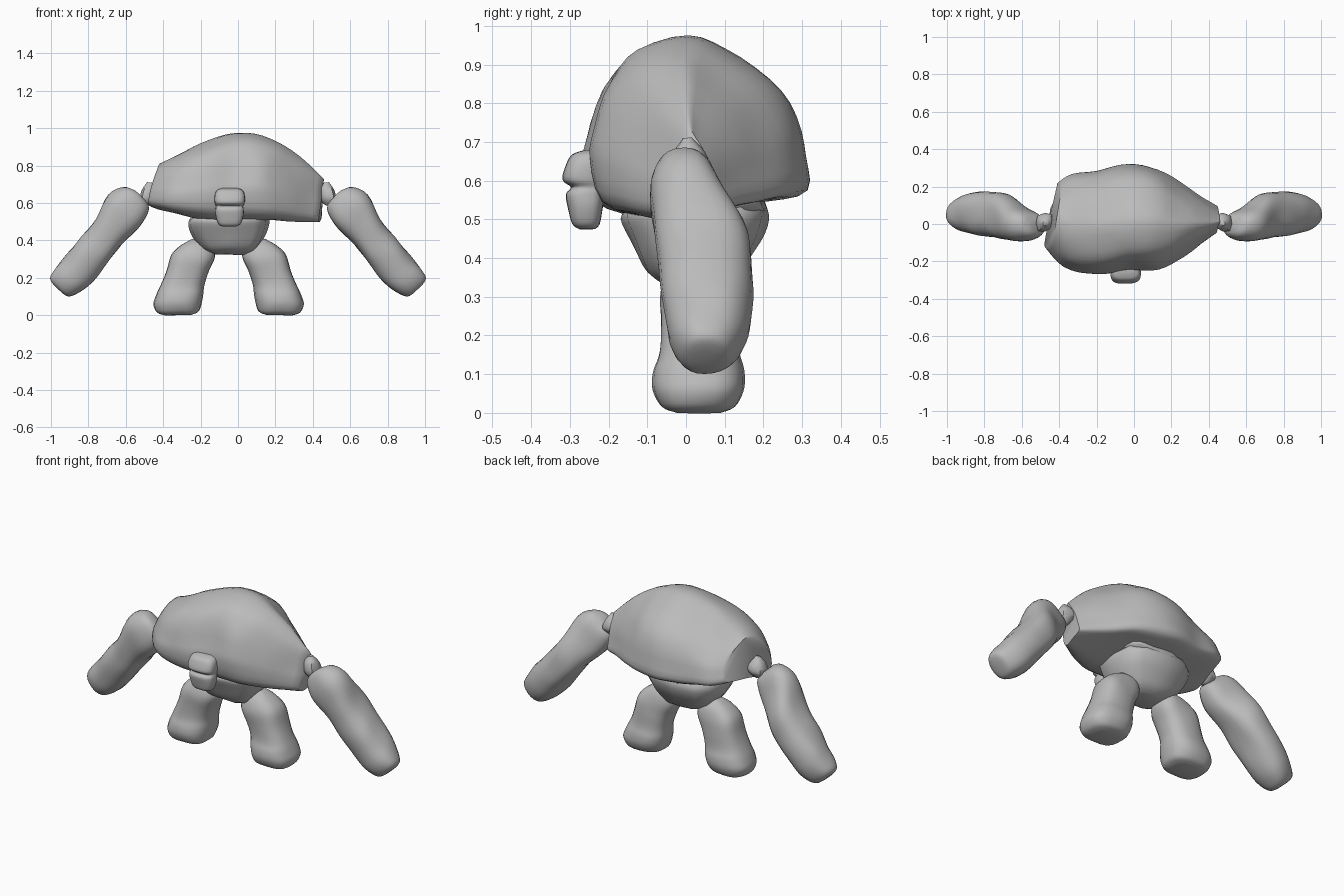
import bpy, bmesh
from math import cos, sin, pi, copysign
from mathutils import Vector, noise

cube = bpy.data.objects.get("Cube")
if cube:
    bpy.data.objects.remove(cube, do_unlink=True)

stone = bpy.data.materials.new("grey stone")
stone.use_nodes = True
GREY = (0.5, 0.5, 0.5, 1)
stone.diffuse_color = GREY
stone.node_tree.nodes["Principled BSDF"].inputs["Base Color"].default_value = GREY


def spline(items, steps, closed):
    """Smooth curve through a list of vectors."""
    n = len(items)
    pick = (lambda i: items[i % n]) if closed else (lambda i: items[max(0, min(n - 1, i))])
    out = []
    for i in range(n if closed else n - 1):
        a, b, c, d = (pick(i + k) for k in (-1, 0, 1, 2))
        for s in range(steps):
            t = s / steps
            out.append(b + (c - a) * (t / 2) + (a * 2 - b * 5 + c * 4 - d) * (t * t / 2)
                       + (b * 3 - a - c * 3 + d) * (t ** 3 / 2))
    if not closed:
        out.append(items[-1].copy())
    return out


def loft(name, rings, mirror_x=None, rough=0.01):
    """Skin a smooth, slightly uneven stone over cross-sections."""
    columns = [spline(list(col), 4, False) for col in zip(*rings)]
    bm = bmesh.new()
    grid = []
    for ring in zip(*columns):
        row = []
        for p in ring:
            p = p + noise.noise_vector(p * 7) * rough
            if mirror_x is not None:
                p.x = 2 * mirror_x - p.x
            row.append(bm.verts.new(p))
        grid.append(row)
    n = len(grid[0])
    for low, high in zip(grid, grid[1:]):
        for i in range(n):
            j = (i + 1) % n
            bm.faces.new((low[i], low[j], high[j], high[i]))
    bm.faces.new(grid[0])
    bm.faces.new(grid[-1])
    bmesh.ops.recalc_face_normals(bm, faces=bm.faces)
    mesh = bpy.data.meshes.new(name)
    bm.to_mesh(mesh)
    bm.free()
    mesh.materials.append(stone)
    obj = bpy.data.objects.new(name, mesh)
    bpy.context.collection.objects.link(obj)
    bpy.ops.object.select_all(action='DESELECT')
    obj.select_set(True)
    bpy.context.view_layer.objects.active = obj
    bpy.ops.object.shade_smooth_by_angle(angle=0.9)
    return obj


def oval(x, y, z, width, depth, across=Vector((1, 0, 0)), count=24, square=0.75):
    """Rounded-square section, flat along the given direction and y."""
    ring = []
    for i in range(count):
        a = 2 * pi * i / count
        c, s = (copysign(abs(f) ** square, f) for f in (cos(a), sin(a)))
        ring.append(Vector((x, y, z)) + across * (width * c) + Vector((0, depth * s, 0)))
    return ring


# Domed shell: one side profile, scaled at each station along x,
# leaning by slant and narrowed towards its ridge by pinch
profile = [(0, .32), (.025, .5), (.095, .76), (.22, .92), (.45, 1), (.62, .92),
           (.83, .75), (.95, .55), (.99, .34), (1, .15), (.82, .09), (.55, .05),
           (.27, 0), (.05, .09)]
stations = [  # x, front, back, bottom, top, slant, pinch
    (-.45, -.13, .22, .585, .815, .2, .15), (-.35, -.235, .265, .55, .85, .1, .05),
    (-.2, -.27, .28, .515, .915, 0, 0), (-.03, -.245, .317, .505, .975, 0, 0),
    (.13, -.24, .285, .505, .96, 0, 0), (.28, -.18, .2, .50, .88, .05, .2),
    (.45, -.06, .10, .50, .73, .1, .6)]
rings = []
for x, front, back, bottom, top, slant, pinch in stations:
    ring = []
    for u, v in profile:
        u = .45 + (u - .45) * (1 - pinch * v)
        y = front + u * (back - front)
        z = bottom + v * (top - bottom)
        ring.append(Vector((x + slant * (y + z - .65), y, z)))
    rings.append(spline(ring, 3, True))
loft("body_shell", rings, rough=0.008)

# Faceted hips under the shell and the broken slab that joins them
hips = [(-.04, .02, .33, .08, .06), (-.05, .02, .36, .15, .115), (-.05, .02, .43, .215, .165),
        (-.05, .02, .5, .225, .19), (-.05, .03, .54, .19, .175)]
loft("hips", [oval(*section, count=12) for section in hips], rough=0.02)
slab = [(-.02, .06, .5, .14, .12), (-.02, .06, .53, .17, .15), (-.02, .05, .57, .16, .14)]
loft("waist_slab", [oval(*section) for section in slab], rough=0.03)

# Head with a heavy brow above a notch and a jaw
head = [(.473, .035, -.255, .02), (.487, .06, -.258, .035), (.53, .074, -.26, .045),
        (.565, .075, -.26, .05), (.583, .072, -.25, .047), (.602, .08, -.262, .057),
        (.64, .08, -.257, .054), (.668, .068, -.248, .048), (.68, .04, -.24, .025)]
loft("head", [oval(-.045, y, z, w, d, square=.65) for z, w, y, d in head], rough=0.004)

# Legs: the feet spread outward, pinched a little above the sole
leg = [(.0, .22, .07, .06), (.015, .225, .108, .095), (.06, .225, .126, .117),
       (.11, .21, .124, .117), (.16, .195, .117, .104), (.24, .17, .111, .098),
       (.32, .14, .113, .093), (.375, .125, .08, .07), (.405, .125, .03, .03)]
leg_rings = [oval(x, .033, z, w, d) for z, x, w, d in leg]

# Arms: sections lie square to the downward slope
slope = Vector((.7, 0, .71))
arm = [(.515, -.015, .635, .055, .03), (.54, -.01, .62, .095, .06),
       (.61, 0, .555, .12, .095), (.69, .04, .45, .102, .122),
       (.77, .05, .345, .1, .12), (.86, .055, .24, .098, .108),
       (.92, .055, .182, .088, .088), (.955, .055, .152, .07, .06),
       (.963, .055, .145, .03, .03)]
arm_rings = [oval(x, y, z, w, d, slope, square=.82) for x, y, z, w, d in arm]

# Small shoulder stones between shell and arm
joint = [(.59, .02, .02), (.63, .04, .04), (.68, .035, .035), (.72, .012, .012)]
joint_rings = [oval(.475, 0, z, w, d, count=8) for z, w, d in joint]

for side, axis, hip_axis in (("left", None, None), ("right", 0, -.05)):
    loft(side + "_leg", leg_rings, hip_axis)
    loft(side + "_arm", arm_rings, axis)
    loft(side + "_shoulder_stone", joint_rings, axis, rough=0.03)
